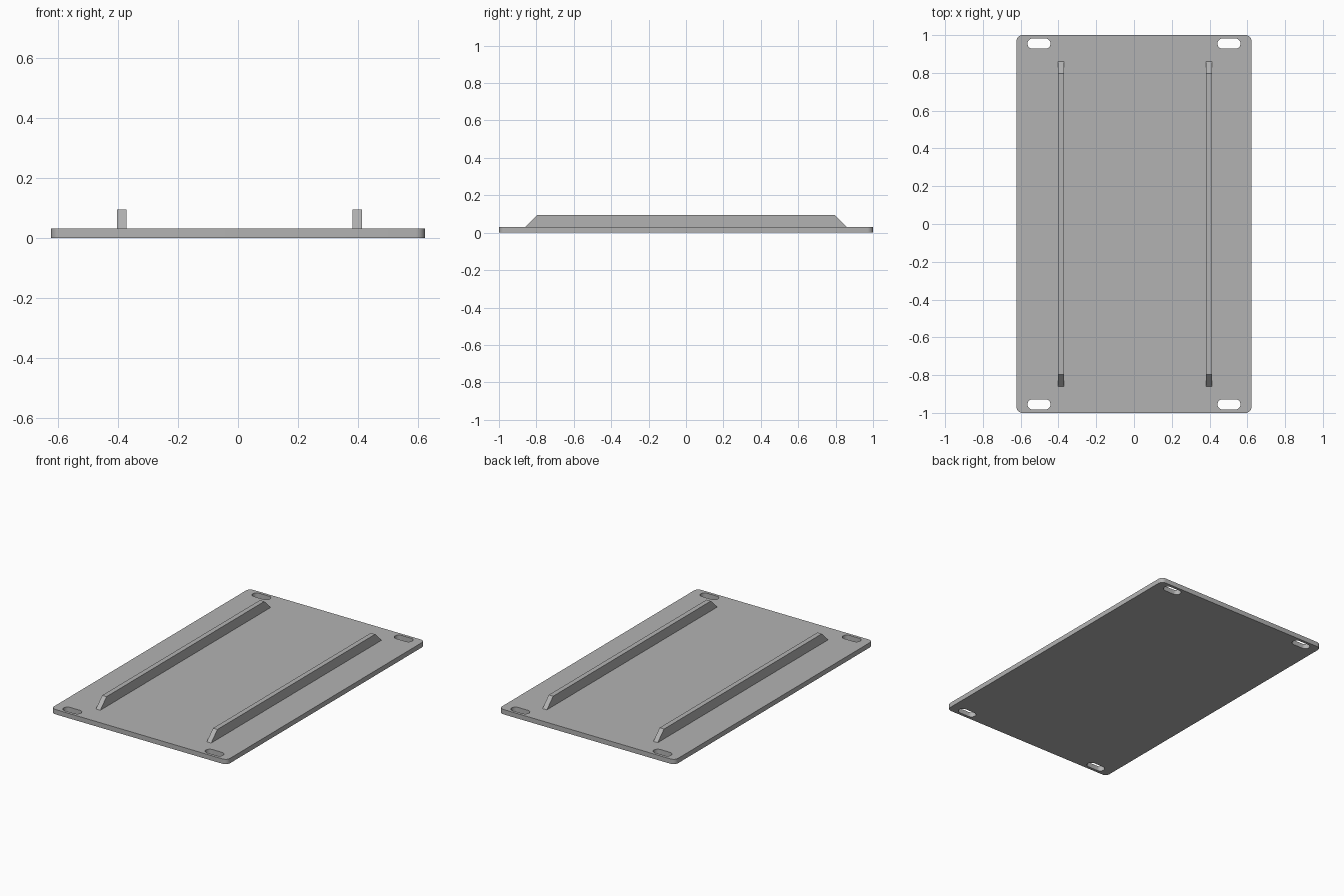
import bpy
import bmesh
from math import cos, sin, pi, radians

cube = bpy.data.objects.get("Cube")
if cube:
    bpy.data.objects.remove(cube, do_unlink=True)

WIDTH, LENGTH, THICK = 1.244, 2.0, 0.031
CORNER = 0.031
SLOT_X, SLOT_Y, SLOT_LENGTH, SLOT_WIDTH = 0.503, 0.955, 0.122, 0.054
RIB_TOP, RIB_WIDTH, RIB_HALF, RIB_SLOPE = 0.094, 0.031, 0.86, 0.063

grey = bpy.data.materials.new("plain grey")
grey.use_nodes = True
colour = (0.45, 0.45, 0.45, 1)
grey.diffuse_color = colour
grey.node_tree.nodes["Principled BSDF"].inputs["Base Color"].default_value = colour


def rounded_outline(cx, cy, width, height, radius, steps=8):
    """Points around a rectangle with rounded corners."""
    points = []
    for i, (sx, sy) in enumerate(((1, 1), (-1, 1), (-1, -1), (1, -1))):
        for k in range(steps + 1):
            a = (i + k / steps) * pi / 2
            points.append((cx + sx * (width / 2 - radius) + radius * cos(a),
                           cy + sy * (height / 2 - radius) + radius * sin(a), 0))
    return points


def extruded(name, loops, direction):
    """Fill an outline, leaving inner loops open, and give it thickness."""
    bm = bmesh.new()
    for points in loops:
        verts = [bm.verts.new(p) for p in points]
        for a, b in zip(verts, verts[1:] + verts[:1]):
            bm.edges.new((a, b))
    bmesh.ops.remove_doubles(bm, verts=bm.verts, dist=1e-5)
    bmesh.ops.triangle_fill(bm, use_beauty=True, edges=bm.edges[:])
    result = bmesh.ops.extrude_face_region(bm, geom=bm.faces[:], use_keep_orig=True)
    moved = [g for g in result["geom"] if isinstance(g, bmesh.types.BMVert)]
    bmesh.ops.translate(bm, verts=moved, vec=direction)
    bmesh.ops.recalc_face_normals(bm, faces=bm.faces[:])
    mesh = bpy.data.meshes.new(name)
    bm.to_mesh(mesh)
    bm.free()
    mesh.materials.append(grey)
    obj = bpy.data.objects.new(name, mesh)
    bpy.context.collection.objects.link(obj)
    return obj


# Base plate with a slot in each corner
slots = [rounded_outline(x, y, SLOT_LENGTH, SLOT_WIDTH, SLOT_WIDTH / 2)
         for x in (-SLOT_X, SLOT_X) for y in (-SLOT_Y, SLOT_Y)]
plate = extruded("base_plate",
                 [rounded_outline(0, 0, WIDTH, LENGTH, CORNER)] + slots,
                 (0, 0, THICK))
bpy.context.view_layer.objects.active = plate
plate.select_set(True)
bpy.ops.object.shade_smooth_by_angle(angle=radians(30))

# Two long ribs with sloped ends
top_half = RIB_HALF - RIB_SLOPE
for name, x in (("right_rib", -0.387), ("left_rib", 0.397)):
    side = x - RIB_WIDTH / 2
    profile = [(side, -RIB_HALF, THICK), (side, RIB_HALF, THICK),
               (side, top_half, RIB_TOP), (side, -top_half, RIB_TOP)]
    extruded(name, [profile], (RIB_WIDTH, 0, 0))
